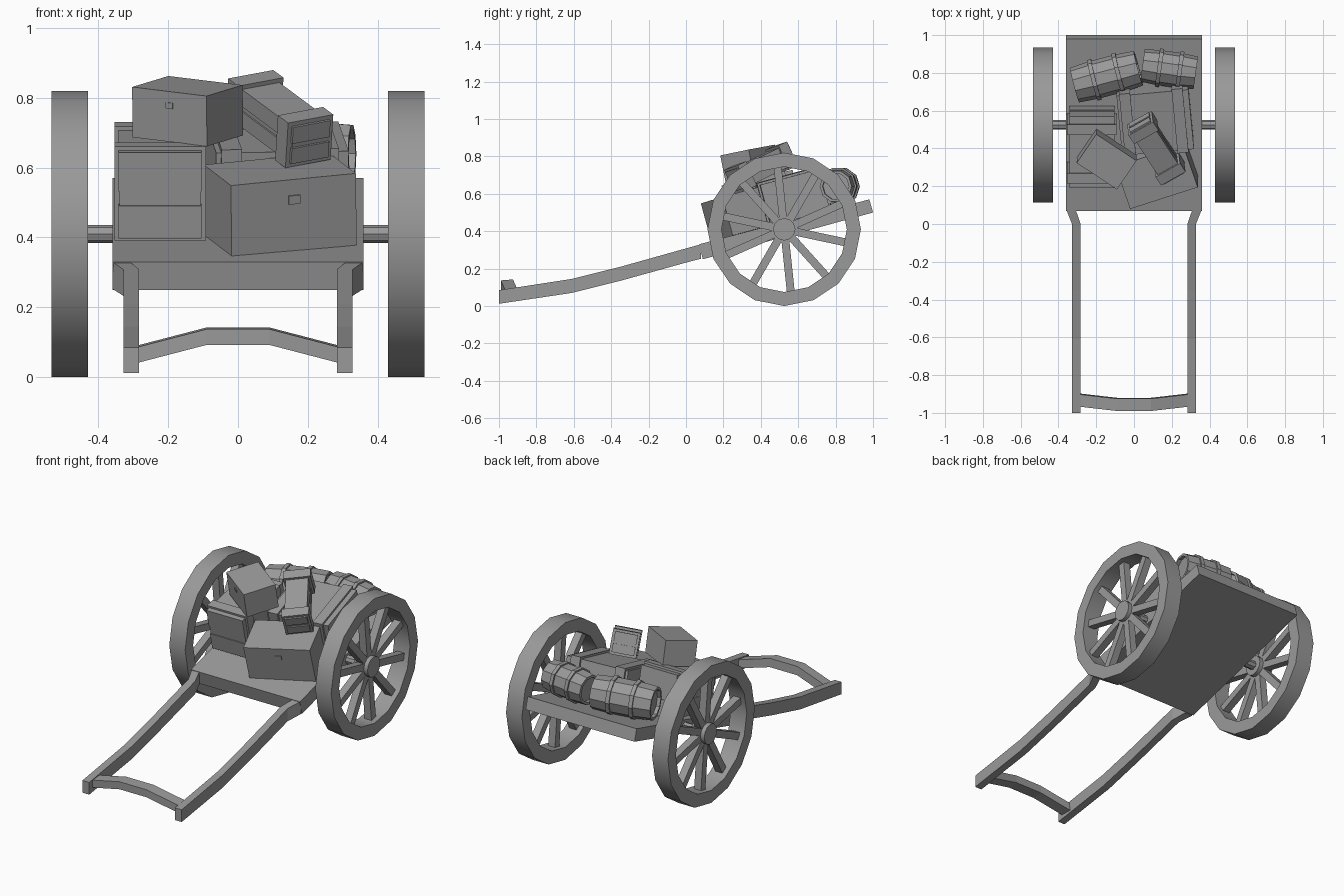
import bpy, bmesh, math
from mathutils import Vector as V

if "Cube" in bpy.data.objects:
    bpy.data.objects.remove(bpy.data.objects["Cube"])

dark = bpy.data.materials.new("dark_grey")
dark.diffuse_color = (0.32, 0.32, 0.32, 1)
dark.use_nodes = True
dark.node_tree.nodes["Principled BSDF"].inputs["Base Color"].default_value = dark.diffuse_color


def make(name, verts, faces, mirror=False):
    me = bpy.data.meshes.new(name)
    me.from_pydata([tuple(v) for v in verts], [], faces)
    bm = bmesh.new()
    bm.from_mesh(me)
    bmesh.ops.recalc_face_normals(bm, faces=bm.faces)
    bm.to_mesh(me)
    bm.free()
    me.materials.append(dark)
    ob = bpy.data.objects.new(name, me)
    bpy.context.collection.objects.link(ob)
    if mirror:
        ob.modifiers.new("mirror", 'MIRROR')
    return ob


def smooth(ob):
    bpy.ops.object.select_all(action='DESELECT')
    bpy.context.view_layer.objects.active = ob
    ob.select_set(True)
    bpy.ops.object.shade_smooth_by_angle(angle=math.radians(40))


def loft(name, sections, mirror=False, closed=False):
    """Skin a list of equal-sized cross-sections."""
    n, m = len(sections[0]), len(sections)
    verts = [p for s in sections for p in s]
    faces = []
    for i in range(m if closed else m - 1):
        a, b = i * n, (i + 1) % m * n
        faces += [(a + k, a + (k + 1) % n, b + (k + 1) % n, b + k) for k in range(n)]
    if not closed:
        faces += [tuple(range(n)), tuple(range((m - 1) * n, m * n))]
    return make(name, verts, faces, mirror)


def lathe(name, start, axis, profile, n, mirror=False, closed=False):
    """Turn (distance along axis, radius) points around an axis."""
    a = V(axis).normalized()
    u = V((0, 0, 1)).cross(a).normalized()
    v = a.cross(u)
    ring = [2 * math.pi * k / n for k in range(n)]
    return loft(name, [[V(start) + a * t + (u * math.cos(q) + v * math.sin(q)) * r for q in ring]
                       for t, r in profile], mirror, closed)


class Frame:
    """Oriented box: corner, width and depth directions, and height."""
    def __init__(self, corner, width, depth, height):
        self.o, self.w, d = V(corner), V(width), V(depth)
        up = self.w.cross(d).normalized()
        self.d = up.cross(self.w.normalized()) * d.length
        self.h = up * height
        self.size = (self.w.length, self.d.length, height)

    def box(self, name, lo=(0, 0, 0), hi=(1, 1, 1), grow=0.0, mirror=False):
        g = [grow / s for s in self.size]
        lo = [lo[i] - g[i] for i in range(3)]
        hi = [hi[i] + g[i] for i in range(3)]
        at = lambda x, y, z: self.o + self.w * x + self.d * y + self.h * z
        return loft(name, [[at(lo[0], lo[1], z), at(hi[0], lo[1], z),
                            at(hi[0], hi[1], z), at(lo[0], hi[1], z)] for z in (lo[2], hi[2])], mirror)

    def latch(self, name):
        self.box(name, (0.46, -0.02, 0.66), (0.55, 0.02, 0.78))


# sloping bed
loft("bed", [[(x, 0.07, 0.33), (x, 0.09, 0.25), (x, 1.0, 0.5), (x, 0.98, 0.57)] for x in (-0.36, 0.36)])

# pulling arms, flared where they meet the bed
arm = [(-1, 0.012, 0.085, 0.283, 0.328), (-0.61, 0.07, 0.145, 0.283, 0.328),
       (-0.35, 0.135, 0.21, 0.283, 0.328), (0.0, 0.232, 0.308, 0.283, 0.328),
       (0.08, 0.253, 0.33, 0.31, 0.36)]
loft("pull_arm", [[(i, y, lo), (o, y, lo), (o, y, hi), (i, y, hi)] for y, lo, hi, i, o in arm], True)

# bowed crossbar
loft("crossbar", [[(x, y, z), (x, y + 0.07, z), (x, y + 0.065, z + 0.05), (x, y, z + 0.045)]
                  for x, y, z in [(-0.29, -0.967, 0.04), (-0.09, -0.99, 0.092),
                                  (0.09, -0.99, 0.092), (0.29, -0.967, 0.04)]])

# axle and wheels
C = V((0, 0.525, 0.41))
smooth(lathe("axle", C - V((0.46, 0, 0)), (1, 0, 0), [(0, 0.026), (0.92, 0.026)], 8))
smooth(lathe("wheel_rim", C, (1, 0, 0), [(0.43, 0.335), (0.43, 0.41), (0.535, 0.41), (0.535, 0.335)],
             16, True, True))
smooth(lathe("wheel_hub", C, (1, 0, 0), [(0.435, 0.06), (0.53, 0.06)], 12, True))
for k in range(10):
    q = math.radians(-12 + 36 * k)
    r, s = V((0, math.cos(q), math.sin(q))), V((0, -math.sin(q), math.cos(q)))
    start = C + V((0.46, 0, 0)) + r * 0.03 - s * 0.021
    Frame(start, r * 0.315, s * 0.042, 0.045).box("wheel_spoke", mirror=True)

# front chest
f = Frame((-0.018, 0.135, 0.343), (0.358, 0.115, 0.035), (-0.075, 0.225, 0.06), 0.213)
f.box("front_chest")
f.latch("front_chest_latch")

# left trunk with lid and straps
f = Frame((-0.342, 0.245, 0.397), (0.238, 0, 0), (0, 0.38, 0.085), 0.252)
f.box("left_trunk", hi=(1, 1, 0.38))
f.box("left_trunk_seam", (0.01, 0.01, 0.38), (0.99, 0.99, 0.55))
f.box("left_trunk_lid", (0, 0, 0.55))
for a, b in ((0.1, 0.18), (0.78, 0.86)):
    f.box("left_trunk_strap", (0, a, 0), (1, b, 1), 0.012)

# small chest lying on the left trunk
f = Frame((-0.302, 0.352, 0.687), (0.213, -0.14, -0.026), (0.09, 0.16, 0.033), 0.147)
f.box("small_chest")
f.latch("small_chest_latch")

# rear trunk with two straps
f = Frame((-0.065, 0.42, 0.425), (0.38, 0.035, 0.005), (-0.03, 0.315, 0.085), 0.225)
f.box("rear_trunk")
for a, b in ((0.07, 0.16), (0.8, 0.89)):
    f.box("rear_trunk_strap", (a, 0, 0), (b, 1, 1), 0.012)

# leaning suitcase with straps near both ends
f = Frame((0.152, 0.255, 0.61), (0.107, 0.06, 0.02), (-0.156, 0.29, 0.138), 0.115)
f.box("suitcase", hi=(1, 1, 0.42))
f.box("suitcase_seam", (0.04, 0.02, 0.42), (0.96, 0.98, 0.55))
f.box("suitcase_lid", (0, 0, 0.55))
for a, b in ((0.06, 0.15), (0.85, 0.94)):
    f.box("suitcase_strap", (0, a, 0), (1, b, 1), 0.013)

# two barrels with hoops and sunken ends
for start, axis, length, R in (((-0.315, 0.735, 0.615), (0.34, 0.09, 0.015), 0.35, 0.105),
                               ((0.045, 0.84, 0.64), (0.285, -0.04, 0), 0.285, 0.096)):
    e, L = R * 0.9, length
    lathe("barrel", start, axis, [(0.02, e - 0.015), (0, e - 0.015), (0, e), (L * 0.3, R * 0.97),
                                  (L * 0.7, R * 0.97), (L, e), (L, e - 0.015), (L - 0.02, e - 0.015)], 10)
    for t in (0.28, 0.66):
        h = R * 1.06
        lathe("barrel_hoop", start, axis, [(L * t, R * 0.85), (L * t, h),
                                           (L * t + 0.022, h), (L * t + 0.022, R * 0.85)], 10, closed=True)
